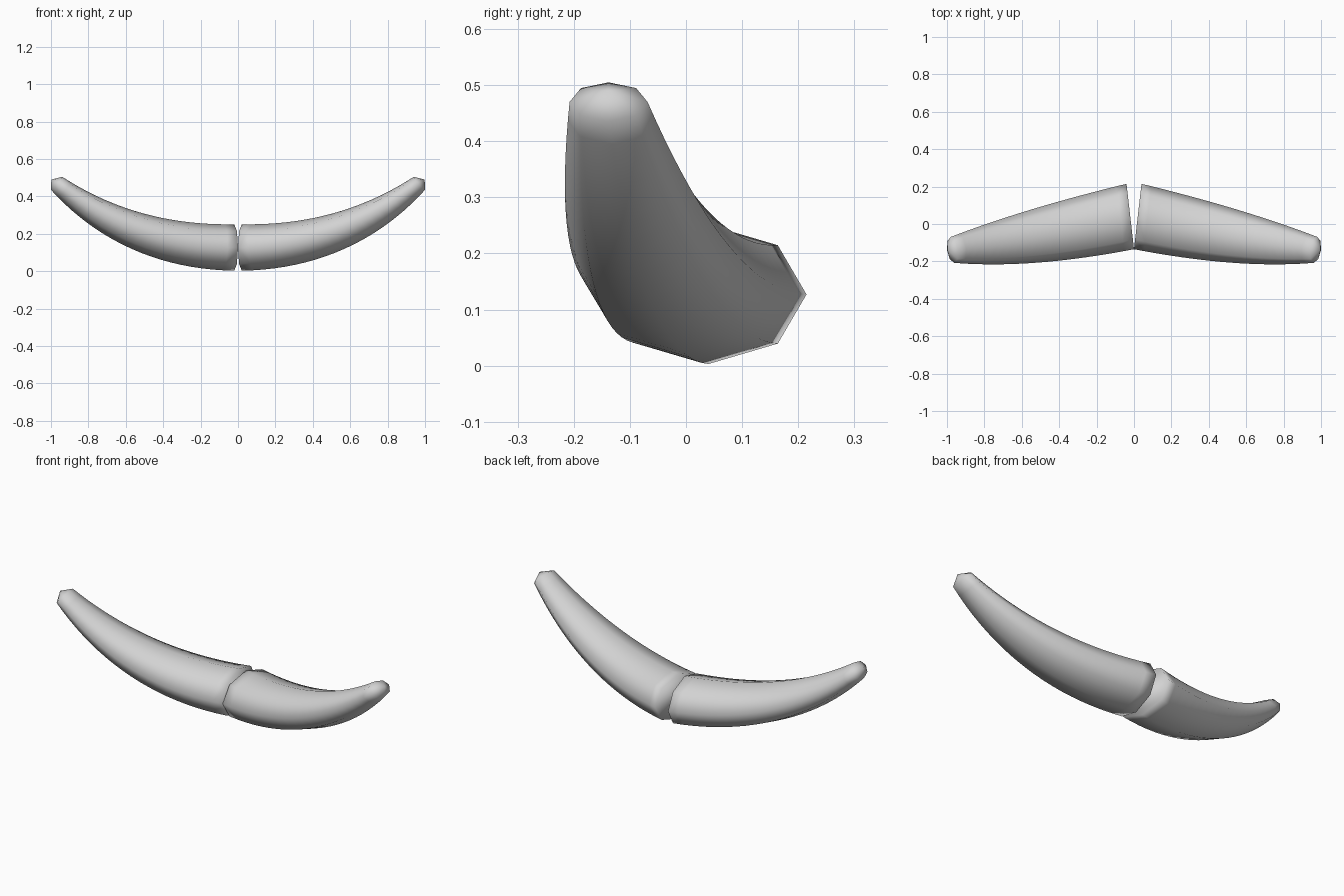
import bpy, bmesh, math
from mathutils import Vector

cube = bpy.data.objects.get("Cube")
if cube:
    bpy.data.objects.remove(cube)

ivory = bpy.data.materials.new("pale_grey")
ivory.use_nodes = True
grey = (0.65, 0.65, 0.65, 1)
ivory.diffuse_color = grey
ivory.node_tree.nodes["Principled BSDF"].inputs["Base Color"].default_value = grey

SIDES, STEPS = 8, 20
START, BEND, TIP = Vector((0.02, 0.04, 0.127)), Vector((0.57, -0.08, 0.127)), Vector((0.97, -0.138, 0.47))
SIDEWAYS = Vector((0.114, 0.993, 0))


def through(a, mid, b, t):
    """Parabola passing through a, mid and b at t = 0, 0.5 and 1."""
    return a * (1 - t) * (1 - 2 * t) + mid * 4 * t * (1 - t) + b * t * (2 * t - 1)


def tusk(name, mirror):
    bm = bmesh.new()
    rings = []
    # Tapering eight-sided sections along the curved centre line
    for i in range(STEPS + 1):
        t = i / STEPS
        centre = START * (1 - t) ** 2 + BEND * 2 * t * (1 - t) + TIP * t * t
        along = (BEND - START) * (1 - t) + (TIP - BEND) * t
        up = Vector((-along.z, 0, along.x)).normalized()
        wide = through(0.176, 0.143, 0.07, t)
        tall = through(0.124, 0.1, 0.046, t)
        ring = []
        for k in range(SIDES):
            a = math.tau * k / SIDES
            p = centre + SIDEWAYS * wide * math.cos(a) + up * tall * math.sin(a)
            ring.append(bm.verts.new((p.x * mirror, p.y, p.z)))
        rings.append(ring)
    for r, s in zip(rings, rings[1:]):
        for k in range(SIDES):
            n = (k + 1) % SIDES
            bm.faces.new((r[k], r[n], s[n], s[k]))
    # Flat root cap and blunt pointed tip
    bm.faces.new(rings[0])
    apex = bm.verts.new((0.998 * mirror, TIP.y, 0.49))
    for k in range(SIDES):
        bm.faces.new((rings[-1][k], rings[-1][(k + 1) % SIDES], apex))
    bmesh.ops.recalc_face_normals(bm, faces=bm.faces)
    for f in bm.faces:
        f.smooth = True
    mesh = bpy.data.meshes.new(name)
    bm.to_mesh(mesh)
    bm.free()
    mesh.materials.append(ivory)
    bpy.context.collection.objects.link(bpy.data.objects.new(name, mesh))


tusk("left_tusk", 1)
tusk("right_tusk", -1)
